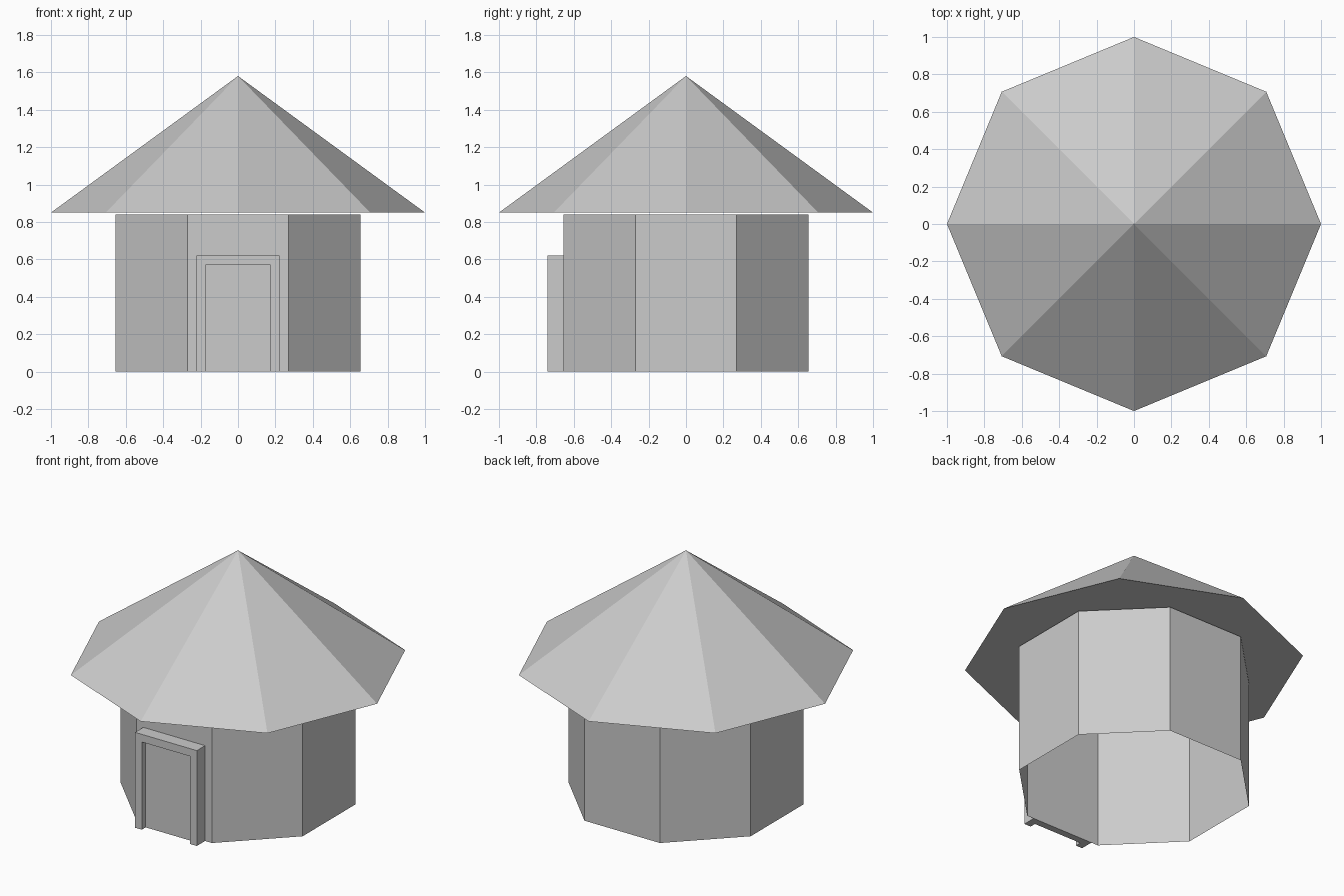
import bpy
import bmesh
from math import cos, pi
from mathutils import Matrix

if "Cube" in bpy.data.objects:
    bpy.data.objects.remove(bpy.data.objects["Cube"])


def add_object(name, bm):
    mesh = bpy.data.meshes.new(name)
    bmesh.ops.recalc_face_normals(bm, faces=bm.faces)
    bm.to_mesh(mesh)
    bm.free()
    obj = bpy.data.objects.new(name, mesh)
    bpy.context.collection.objects.link(obj)
    return obj


def octagon_part(name, r_bottom, r_top, z0, z1, turn, caps):
    bm = bmesh.new()
    mat = Matrix.Translation((0, 0, (z0 + z1) / 2)) @ Matrix.Rotation(turn, 4, 'Z')
    bmesh.ops.create_cone(bm, cap_ends=caps, segments=8, radius1=r_bottom,
                          radius2=r_top, depth=z1 - z0, matrix=mat)
    bmesh.ops.remove_doubles(bm, verts=bm.verts, dist=1e-4)
    return add_object(name, bm)


def front_extrusion(name, outline, y_front, y_back):
    # Outline in x, z pushed back along y
    bm = bmesh.new()
    face = bm.faces.new([bm.verts.new((x, y_front, z)) for x, z in outline])
    ext = bmesh.ops.extrude_face_region(bm, geom=[face], use_keep_orig=True)
    verts = [g for g in ext['geom'] if isinstance(g, bmesh.types.BMVert)]
    bmesh.ops.translate(bm, verts=verts, vec=(0, y_back - y_front, 0))
    return add_object(name, bm)


WALL = 0.655  # distance from centre to each flat wall

# Eight thin walls, open underneath
octagon_part("walls", WALL / cos(pi / 8), WALL / cos(pi / 8), 0, 0.84, pi / 8, False)

# Pointed roof with a flat underside
octagon_part("roof", 1.0, 0.0, 0.85, 1.58, 0, True)

# Door frame: two posts and a lintel in one arch
half = [(0.174, 0), (0.222, 0), (0.222, 0.62)]
arch = half + [(-x, z) for x, z in reversed(half)] + [(-0.174, 0.57), (0.174, 0.57)]
front_extrusion("door_frame", arch, -0.74, -WALL)

# Door panel set back inside the frame
panel = [(-0.174, 0), (0.174, 0), (0.174, 0.57), (-0.174, 0.57)]
front_extrusion("door", panel, -0.70, -WALL)
